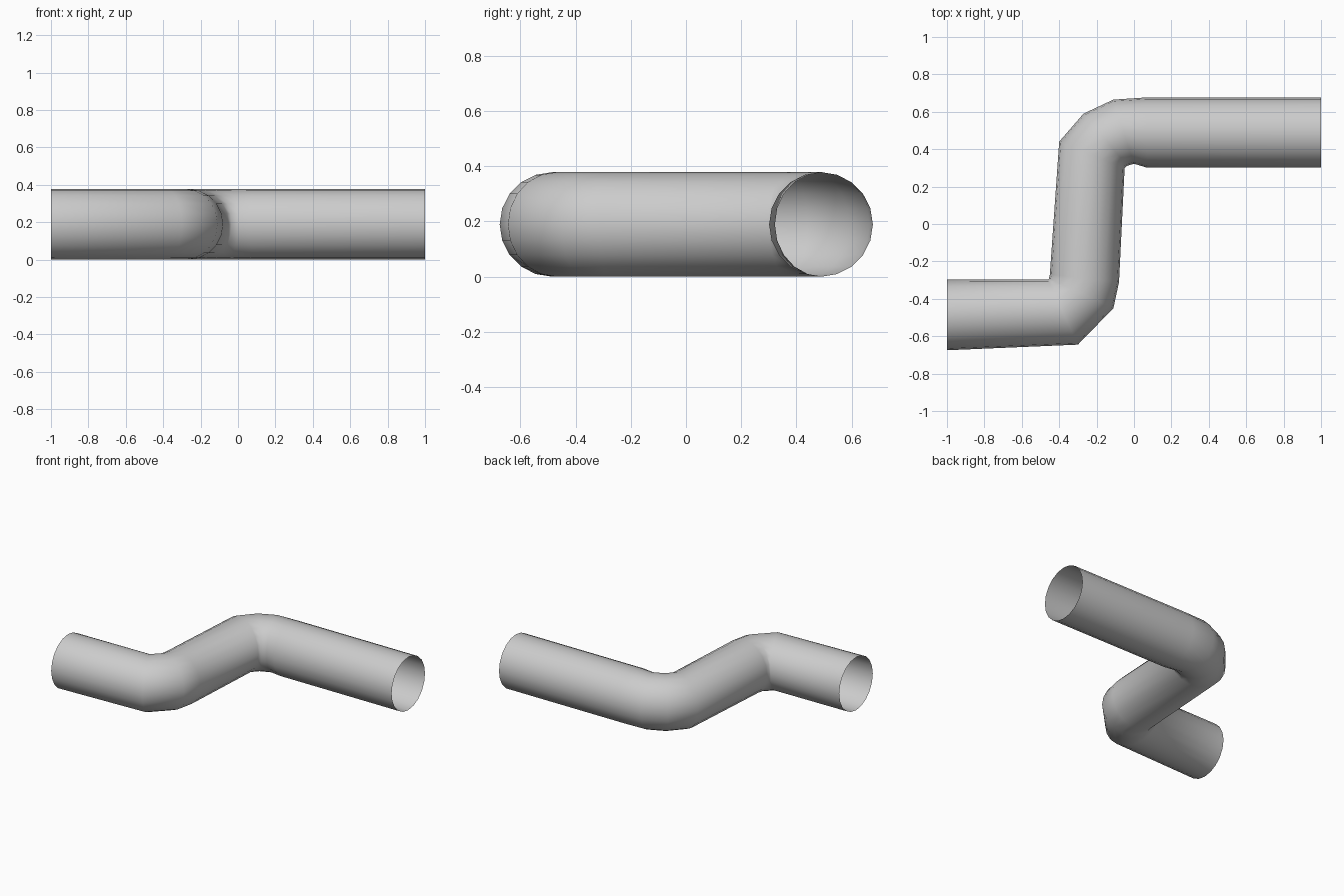
import bpy, bmesh, math
from mathutils import Vector

if "Cube" in bpy.data.objects:
    bpy.data.objects.remove(bpy.data.objects["Cube"])

SIDES = 20
RADIUS = 0.189

# Each section of the pipe: left and right edge of the ring as seen from above
sections = [
    ((-1.00, -0.297), (-1.00, -0.675)),
    ((-0.46, -0.297), (-0.30, -0.645)),
    ((-0.455, -0.292), (-0.11, -0.45)),
    ((-0.45, -0.27), (-0.08, -0.31)),
    ((-0.40, 0.44), (-0.05, 0.30)),
    ((-0.27, 0.59), (-0.035, 0.312)),
    ((-0.11, 0.665), (0.00, 0.322)),
    ((0.07, 0.677), (0.07, 0.301)),
    ((1.00, 0.677), (1.00, 0.301)),
]

# Open-ended bent pipe, bridged ring to ring
bm = bmesh.new()
rings = []
for left, right in sections:
    a, b = Vector((*left, RADIUS)), Vector((*right, RADIUS))
    mid, half = (a + b) / 2, (a - b) / 2
    ring = []
    for i in range(SIDES):
        t = 2 * math.pi * i / SIDES
        ring.append(bm.verts.new(mid + half * math.cos(t) + Vector((0, 0, RADIUS * math.sin(t)))))
    rings.append(ring)
for r0, r1 in zip(rings, rings[1:]):
    for i in range(SIDES):
        j = (i + 1) % SIDES
        bm.faces.new((r0[i], r1[i], r1[j], r0[j]))
bm.normal_update()

mesh = bpy.data.meshes.new("bent_pipe")
bm.to_mesh(mesh)
bm.free()
pipe = bpy.data.objects.new("bent_pipe", mesh)
bpy.context.collection.objects.link(pipe)
bpy.context.view_layer.objects.active = pipe
pipe.select_set(True)
bpy.ops.object.shade_smooth_by_angle(angle=math.radians(50))
